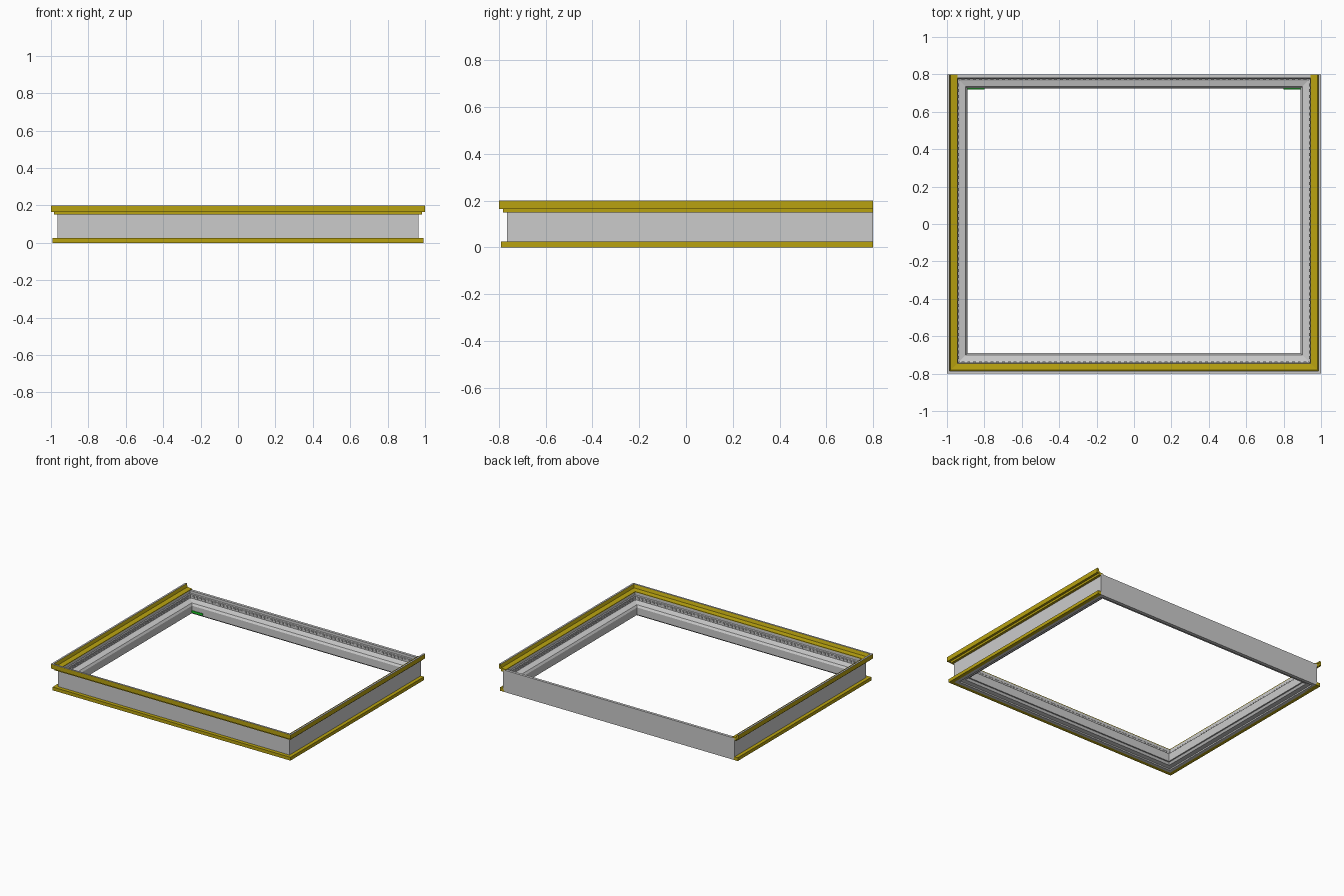
import bpy, bmesh

if "Cube" in bpy.data.objects:
    bpy.data.objects.remove(bpy.data.objects["Cube"])

def material(name, rgb):
    m = bpy.data.materials.new(name)
    m.diffuse_color = (*rgb, 1)
    m.use_nodes = True
    m.node_tree.nodes["Principled BSDF"].inputs["Base Color"].default_value = m.diffuse_color
    return m

YELLOW = material("yellow_trim", (0.48, 0.36, 0.005))
GREEN = material("green_accent", (0.01, 0.6, 0.02))

def finish(name, bm, mat=None):
    bmesh.ops.recalc_face_normals(bm, faces=bm.faces)
    me = bpy.data.meshes.new(name)
    bm.to_mesh(me)
    bm.free()
    ob = bpy.data.objects.new(name, me)
    bpy.context.collection.objects.link(ob)
    if mat:
        me.materials.append(mat)
    return ob

def u_path(d):
    """Left, front and right sides; square-cut at the back."""
    return [(-1 + d, 0.8), (-1 + d, -0.8 + d), (1 - d, -0.8 + d), (1 - d, 0.8)]

def ring_path(d):
    """Closed rectangle of the wall line."""
    x, y0, y1 = 0.965 - d, -0.765 + d, 0.8 - d
    return [(-x, y1), (-x, y0), (x, y0), (x, y1)]

def sweep(name, profile, path, closed, mat=None):
    """Sweep (inset, height) profile with mitred corners."""
    bm = bmesh.new()
    strands = [[bm.verts.new((x, y, z)) for x, y in path(d)] for d, z in profile]
    n = len(strands)
    for i in range(n):
        a, b = strands[i], strands[(i + 1) % n]
        for k in range(4 if closed else 3):
            j = (k + 1) % 4
            bm.faces.new((a[k], a[j], b[j], b[k]))
    if not closed:
        bm.faces.new([s[0] for s in strands])
        bm.faces.new([s[3] for s in strands])
    return finish(name, bm, mat)

def add_box(bm, lo, hi):
    vs = bmesh.ops.create_cube(bm, size=1)["verts"]
    for v in vs:
        v.co = [(lo[i] + hi[i]) / 2 + v.co[i] * (hi[i] - lo[i]) for i in range(3)]

# Grey wall ring: plain outside, stepped moulding inside
sweep("wall_frame", [(0, 0), (0, 0.165), (0.02, 0.165), (0.02, 0.145), (0.025, 0.14),
                     (0.025, 0.112), (0.032, 0.108), (0.065, 0.1), (0.075, 0.085),
                     (0.075, 0.03), (0.065, 0.03), (0.055, 0.015), (0.025, 0.01),
                     (0.025, 0)], ring_path, True)

# Yellow upper cornice: upstanding rim with an inner ledge
sweep("top_cornice", [(0, 0.165), (0, 0.198), (0.012, 0.198), (0.02, 0.175),
                      (0.055, 0.17), (0.055, 0.165)], u_path, False, YELLOW)
sweep("cornice_cap", [(0, 0.198), (0, 0.2), (0.013, 0.2), (0.013, 0.198)], u_path, False)
sweep("cornice_step", [(0.017, 0.15), (0.017, 0.165), (0.036, 0.165), (0.036, 0.15)],
      u_path, False, YELLOW)

# Yellow foot moulding
sweep("bottom_moulding", [(0.008, 0), (0.008, 0.025), (0.036, 0.025), (0.045, 0)],
      u_path, False, YELLOW)

# Small inner dentils on all four walls
bm = bmesh.new()
N = 60
for i in range(N):
    x = -0.93 + 1.86 * (i + 0.5) / N
    add_box(bm, (x - 0.008, 0.77, 0.12), (x + 0.008, 0.777, 0.132))
    add_box(bm, (x - 0.008, -0.742, 0.12), (x + 0.008, -0.735, 0.132))
M = 48
for i in range(M):
    y = -0.73 + 1.49 * (i + 0.5) / M
    for s in (-1, 1):
        a, b = sorted((s * 0.935, s * 0.942))
        add_box(bm, (a, y - 0.008, 0.12), (b, y + 0.008, 0.132))
finish("inner_dentils", bm)

# Green accents at the inside back corners
bm = bmesh.new()
for s in (-1, 1):
    a, b = sorted((s * 0.8, s * 0.89))
    add_box(bm, (a, 0.72, 0.035), (b, 0.727, 0.05))
finish("corner_accents", bm, GREEN)
